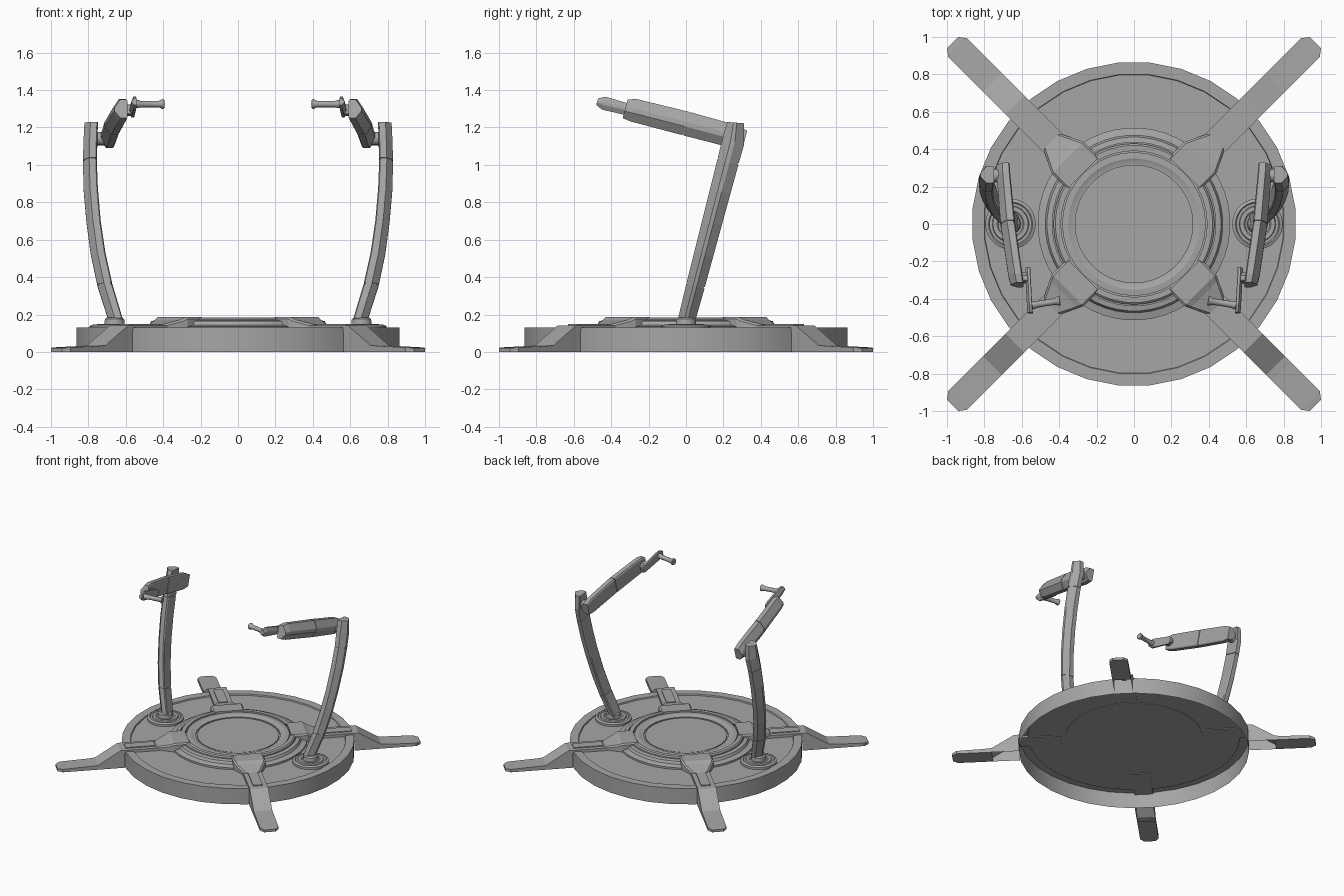
import bpy, bmesh, math
from mathutils import Matrix, Vector

if "Cube" in bpy.data.objects:
    bpy.data.objects.remove(bpy.data.objects["Cube"])

grey = bpy.data.materials.new("mid grey")
grey.diffuse_color = (0.38, 0.38, 0.38, 1)
grey.use_nodes = True
grey.node_tree.nodes["Principled BSDF"].inputs["Base Color"].default_value = grey.diffuse_color


def finish(name, bm, smooth=None, mirror=False, closed=True):
    if closed:
        bmesh.ops.recalc_face_normals(bm, faces=bm.faces)
    me = bpy.data.meshes.new(name)
    bm.to_mesh(me)
    bm.free()
    me.materials.append(grey)
    ob = bpy.data.objects.new(name, me)
    bpy.context.collection.objects.link(ob)
    if mirror:
        ob.modifiers.new("mirror", 'MIRROR')
    if smooth:
        bpy.context.view_layer.objects.active = ob
        ob.select_set(True)
        bpy.ops.object.shade_smooth_by_angle(angle=math.radians(smooth))
        ob.select_set(False)
    return ob


def loft(bm, rings, cap_start=True):
    """Skin a row of matching rings and cap the ends."""
    rows = [[bm.verts.new(p) for p in r] for r in rings]
    n = len(rows[0])
    for a, b in zip(rows, rows[1:]):
        for i in range(n):
            bm.faces.new((a[i], a[(i + 1) % n], b[(i + 1) % n], b[i]))
    if cap_start:
        bm.faces.new(rows[0][::-1])
    bm.faces.new(rows[-1])


def lathe(name, profile, sides, center=(0, 0), mirror=False, closed=True):
    """Revolve (radius, z) points, from bottom centre to top centre."""
    bm = bmesh.new()
    loft(bm, [[(center[0] + r * math.cos(t), center[1] + r * math.sin(t), z)
               for t in (2 * math.pi * (i + 0.5) / sides for i in range(sides))]
              for r, z in profile], closed)
    return finish(name, bm, 25, mirror, closed)


def section(c, hu, hv, v, u=(1, 0, 0)):
    """Limb cross-section: flat inside, ridged outside."""
    c, u, v = Vector(c), Vector(u), Vector(v)
    pts = [(hu, hv * 0.15), (hu * 0.1, hv), (-hu * 0.85, hv), (-hu, hv * 0.85),
           (-hu, -hv * 0.85), (-hu * 0.85, -hv), (hu * 0.1, -hv), (hu, -hv * 0.25)]
    return [c + u * a + v * b for a, b in pts]


def grooved(stations, joints, v):
    """Sections along a limb, with a thin groove at each joint index."""
    rings = []
    for i, (c, hu, hv) in enumerate(stations):
        if i in joints:
            c = Vector(c)
            d = (Vector(stations[i + 1][0]) - c).normalized() * 0.004
            rings += [section(c - d, hu, hv, v), section(c - d, hu - .005, hv - .005, v),
                      section(c + d, hu - .005, hv - .005, v), section(c + d, hu, hv, v)]
        else:
            rings.append(section(c, hu, hv, v))
    return rings


# Round platform shell, hollow underneath, with a raised rim
lathe("platform", [(0.867, 0), (0.867, 0.13), (0.803, 0.13), (0.8, 0.12)], 32, closed=False)

# Stepped centre dais with recessed standing plate
lathe("center_dais", [(0.515, 0.116), (0.515, 0.135), (0.475, 0.145), (0.465, 0.165),
                      (0.437, 0.17), (0.437, 0.16), (0.383, 0.16), (0.383, 0.176),
                      (0.35, 0.178), (0.325, 0.168), (0.314, 0.168), (0.314, 0.157),
                      (0.304, 0.157), (0.304, 0.165)], 48)

# Four curved trim bars on the dais
for k in range(4):
    bm = bmesh.new()
    rings = []
    for i in range(13):
        t = math.radians(90 * k - 30 + 5 * i)
        rings.append([(r * math.cos(t), r * math.sin(t), z) for r, z in
                      ((0.39, 0.155), (0.39, 0.184), (0.42, 0.184), (0.43, 0.176), (0.43, 0.155))])
    loft(bm, rings)
    finish(f"trim_bar_{k + 1}", bm, 25)

# Four diagonal legs, each with an inner clamp and a raised top plate
for k in range(4):
    rot = Matrix.Rotation(math.radians(45 + 90 * k), 4, 'Z')

    # leg: strip over the floor, hollow sloped block outside, solid foot
    bm = bmesh.new()
    leg = [(0.55, 0.07, 0.115, 0.142), (0.866, 0.07, 0.115, 0.142), (0.868, 0.07, 0, 0.142),
           (0.9, 0.07, 0, 0.142), (1.07, 0.07, 0, 0.036), (1.12, 0.07, 0, 0.032),
           (1.335, 0.07, 0, 0.024), (1.372, 0.042, 0, 0.02)]
    loft(bm, [[(d, -w, b), (d, w, b), (d, w, z), (d, -w, z)] for d, w, b, z in leg])
    bmesh.ops.recalc_face_normals(bm, faces=bm.faces)
    hollow = [f for f in bm.faces if 0.86 < f.calc_center_median().x < 1.06
              and f.calc_center_median().z < 0.06 and abs(f.normal.y) < 0.5]
    bmesh.ops.delete(bm, geom=hollow, context='FACES')
    bm.transform(rot)
    finish(f"leg_{k + 1}", bm, closed=False)

    bm = bmesh.new()
    clamp = [(0.385, 0.12, 0.187), (0.5, 0.12, 0.187), (0.53, 0.107, 0.172),
             (0.625, 0.06, 0.146)]
    loft(bm, [[(d, -w, 0.122), (d, w, 0.122), (d, w, z - 0.01), (d, w - 0.012, z),
               (d, 0.012 - w, z), (d, -w, z - 0.01)] for d, w, z in clamp])
    bm.transform(rot)
    finish(f"leg_clamp_{k + 1}", bm)

    bm = bmesh.new()
    loft(bm, [[(d, -0.036, 0.13), (d, 0.036, 0.13), (d, 0.036, 0.149), (d, -0.036, 0.149)]
              for d in (0.63, 0.855)])
    bm.transform(rot)
    finish(f"leg_plate_{k + 1}", bm)

# Stepped round mounts and collars under the two uprights
lathe("arm_mount", [(0.135, 0.121), (0.135, 0.138), (0.118, 0.146), (0.112, 0.14),
                    (0.098, 0.14), (0.094, 0.15), (0.072, 0.15), (0.066, 0.145),
                    (0.055, 0.145), (0.052, 0.175), (0.04, 0.185)], 32, (0.66, 0), True)

# Curved uprights leaning backward
lean = (0, 0.97, -0.25)
path = [(0.655, 0.17, .038, .046), (0.712, 0.355, .040, .05), (0.748, 0.52, .039, .052),
        (0.772, 0.69, .038, .054), (0.787, 0.86, .038, .056), (0.792, 1.02, .037, .058),
        (0.789, 1.125, .037, .06)]
stations = [((x, 0.262 * (z - 0.16), z), hu, hv) for x, z, hu, hv in path]
rings = grooved(stations, (1, 5), lean)
rings.append(section((0.785, 0.265, 1.226), 0.036, 0.045, (0, 1, -0.08)))
bm = bmesh.new()
loft(bm, rings)
finish("upright", bm, mirror=True)

# Elbow pivots
bm = bmesh.new()
bmesh.ops.create_cone(bm, cap_ends=True, segments=16, radius1=0.035, radius2=0.035, depth=0.1,
                      matrix=Matrix.Translation((0.735, 0.26, 1.14)) @ Matrix.Rotation(math.pi / 2, 4, 'Y'))
finish("elbow_pivot", bm, 30, True)

# Forearms reaching forward
tilt = (0, 0.26, 0.965)
bm = bmesh.new()
loft(bm, grooved([((0.700, 0.315, 1.136), .034, .048), ((0.698, 0.26, 1.151), .036, .062),
                  ((0.675, 0.0, 1.221), .038, .065), ((0.634, -0.28, 1.292), .037, .062),
                  ((0.625, -0.325, 1.30), .034, .052)], (2,), tilt))
finish("forearm", bm, mirror=True)

# Wrist blocks and hand brackets
bm = bmesh.new()
loft(bm, [section((x, -0.285, 1.29), 0.028, 0.028, tilt, (0, 0.965, -0.26)) for x in (0.565, 0.62)])
finish("wrist_block", bm, mirror=True)
bm = bmesh.new()
loft(bm, [section(c, 0.014, h, tilt) for c, h in
          (((0.568, -0.235, 1.277), .018), ((0.568, -0.26, 1.283), .03),
           ((0.558, -0.44, 1.33), .036), ((0.555, -0.475, 1.338), .018))])
finish("hand_bracket", bm, mirror=True)

# Hand grips with flared ends
bm = bmesh.new()
axis = Vector((0.155, -0.025, 0))
side = Vector((0.025, 0.155, 0)).normalized()
grip = [(0, .022), (.02, .025), (.08, .025), (.16, .018), (.5, .017), (.82, .018),
        (.9, .022), (.97, .022), (1, .018)]
loft(bm, [[Vector((0.395, -0.41, 1.325)) + axis * f
           + side * r * math.cos(i * math.pi / 6) + Vector((0, 0, r * math.sin(i * math.pi / 6)))
           for i in range(12)] for f, r in grip])
finish("hand_grip", bm, 35, True)
